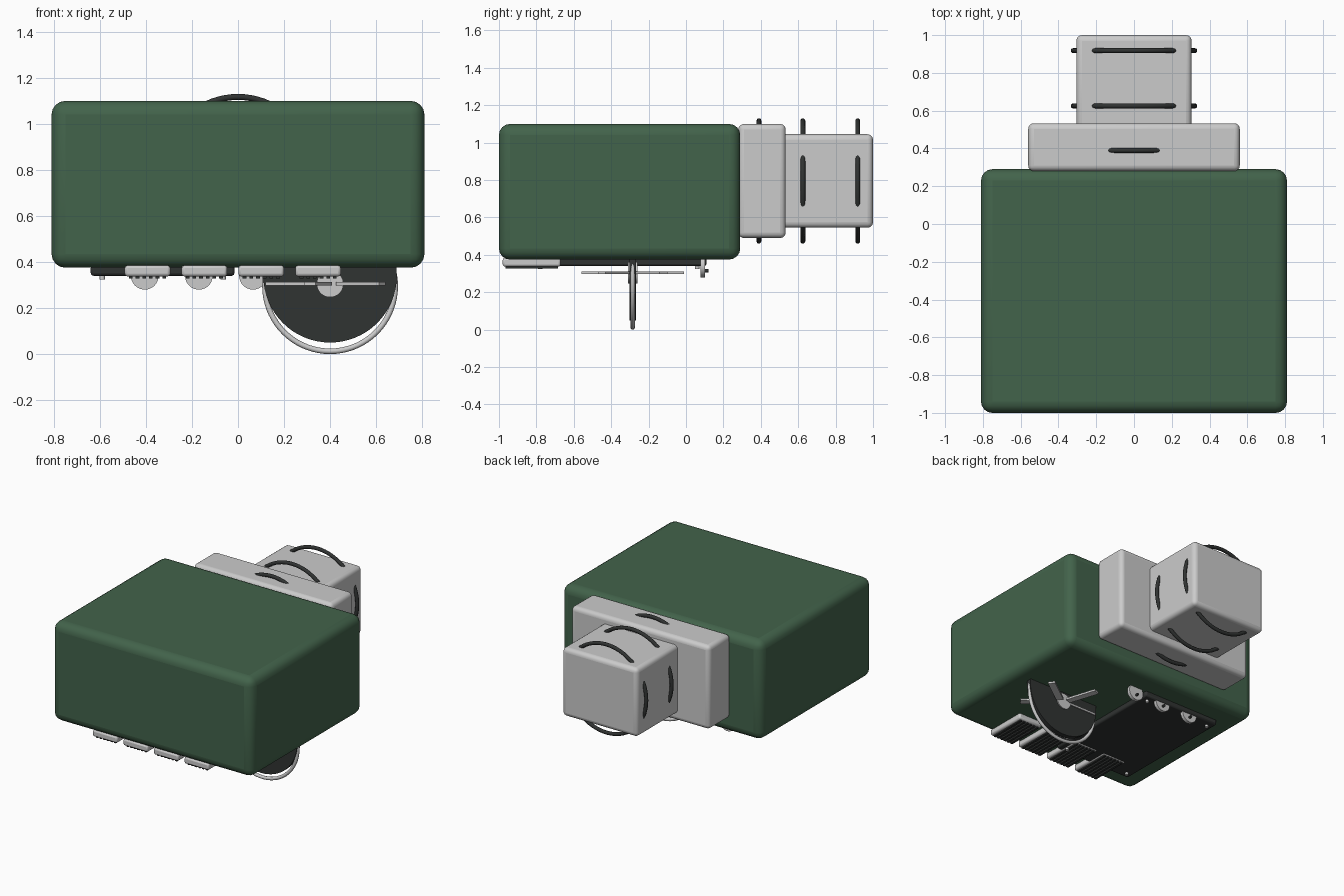
import bpy, math
from mathutils import Vector

if "Cube" in bpy.data.objects:
    bpy.data.objects.remove(bpy.data.objects["Cube"])


def mat(name, rgb):
    m = bpy.data.materials.new(name)
    m.diffuse_color = (*rgb, 1)
    m.use_nodes = True
    m.node_tree.nodes["Principled BSDF"].inputs["Base Color"].default_value = m.diffuse_color
    return m


GREEN = mat("green_paint", (0.055, 0.125, 0.07))
DARK = mat("dark_metal", (0.03, 0.033, 0.032))


def finish(ob, name, material):
    ob.name = name
    if material:
        ob.data.materials.append(material)
    bpy.ops.object.shade_smooth_by_angle(angle=math.radians(35))
    return ob


def box(name, lo, hi, bevel=0.0, material=None, segments=4):
    lo, hi = Vector(lo), Vector(hi)
    bpy.ops.mesh.primitive_cube_add(size=1, location=(lo + hi) / 2)
    ob = bpy.context.object
    ob.scale = hi - lo
    bpy.ops.object.transform_apply(location=False, rotation=False, scale=True)
    finish(ob, name, material)
    if bevel:
        b = ob.modifiers.new("Bevel", 'BEVEL')
        b.width, b.segments = bevel, segments
    return ob


def disc(name, loc, radius, depth, material=None, axis='Y', sides=48):
    rot = (math.pi / 2, 0, 0) if axis == 'Y' else (0, 0, 0)
    bpy.ops.mesh.primitive_cylinder_add(vertices=sides, radius=radius, depth=depth,
                                        location=loc, rotation=rot)
    return finish(bpy.context.object, name, material)


def ring(name, loc, radius, tube, material=None):
    bpy.ops.mesh.primitive_torus_add(major_radius=radius, minor_radius=tube, major_segments=72,
                                     minor_segments=12, location=loc, rotation=(math.pi / 2, 0, 0))
    return finish(bpy.context.object, name, material)


# Main housing, stepped collar and rear block
box("main_housing", (-0.81, -1.0, 0.375), (0.81, 0.29, 1.10), 0.06, GREEN)
box("collar_block", (-0.56, 0.28, 0.49), (0.56, 0.533, 1.10), 0.03)
box("rear_block", (-0.305, 0.50, 0.545), (0.305, 1.0, 1.045), 0.03)

# Dark bands that bulge through the grey blocks
for i, y in enumerate((0.39, 0.625, 0.918)):
    ring(f"band_{i + 1}", (0, y, 0.795), 0.322, 0.013, DARK)

# Access panel under the housing, with corner screws
box("access_panel", (-0.64, -0.83, 0.34), (-0.015, 0.11, 0.385), 0.012, DARK, 2)
for x in (-0.59, -0.065):
    for y in (-0.78, 0.06):
        disc("panel_screw", (x, y, 0.335), 0.012, 0.022, None, 'Z', 12)

# Vents along the front underside
for i in range(4):
    x = -0.393 + 0.247 * i
    box(f"vent_{i + 1}", (x - 0.099, -0.98, 0.337), (x + 0.099, -0.67, 0.385), 0.012, None, 2)
    for k in range(6):
        sx = x + (k - 2.5) * 0.029
        box("vent_slat", (sx - 0.008, -0.965, 0.328), (sx + 0.008, -0.685, 0.342), 0, DARK)

# Row of dials behind the panel
for i in range(3):
    x = -0.405 + 0.235 * i
    disc(f"dial_{i + 1}", (x, 0.09, 0.34), 0.06, 0.024)
    disc("dial_pin", (x, 0.105, 0.315), 0.009, 0.03, DARK, 'Y', 12)

# Fan: half-sunk dark disc, guard ring, hub and flat blades
FX, FY, FZ = 0.40, -0.285, 0.305
disc("fan_disc", (FX, FY, 0.34), 0.29, 0.036, DARK, 'Y', 64)
ring("fan_guard_ring", (FX, FY, 0.295), 0.283, 0.012)
disc("fan_hub", (FX, FY, FZ), 0.058, 0.05)
for i in range(5):
    a = math.pi + i * math.tau / 5
    blade = box("fan_blade", (-0.115, -0.025, -0.007), (0.115, 0.025, 0.007))
    blade.location = (FX + 0.165 * math.cos(a), FY + 0.165 * math.sin(a), FZ)
    blade.rotation_euler = (0, 0, a)
